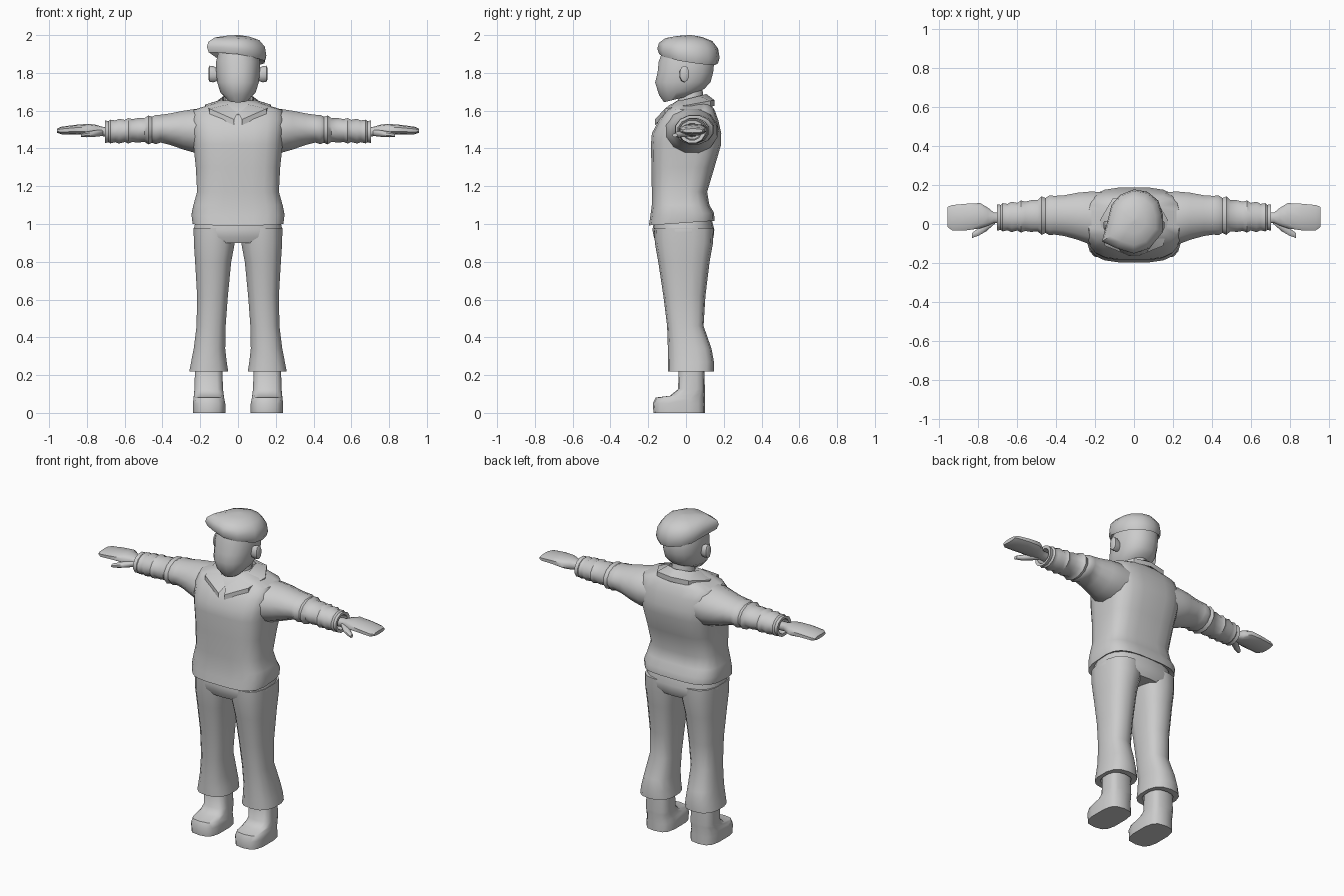
import bpy, bmesh, math
from mathutils import Vector

grey = bpy.data.materials.new("plain_grey")
grey.diffuse_color = (0.6, 0.6, 0.6, 1)


def finish(name, bm, mirror=False, angle=50):
    """Turn a bmesh into a shaded, optionally mirrored object."""
    bmesh.ops.recalc_face_normals(bm, faces=bm.faces)
    mesh = bpy.data.meshes.new(name)
    bm.to_mesh(mesh)
    bm.free()
    mesh.materials.append(grey)
    ob = bpy.data.objects.new(name, mesh)
    bpy.context.collection.objects.link(ob)
    bpy.ops.object.select_all(action='DESELECT')
    ob.select_set(True)
    bpy.context.view_layer.objects.active = ob
    bpy.ops.object.shade_smooth_by_angle(angle=math.radians(angle))
    if mirror:
        ob.modifiers.new("mirror", 'MIRROR')
    return ob


def skin(bm, loops, caps=True):
    """Bridge successive point loops with quads."""
    rows = [[bm.verts.new(p) for p in loop] for loop in loops]
    n = len(rows[0])
    for a, b in zip(rows, rows[1:]):
        for i in range(n):
            j = (i + 1) % n
            bm.faces.new((a[i], a[j], b[j], b[i]))
    if caps:
        bm.faces.new(rows[0])
        bm.faces.new(rows[-1])


def loft(name, rings, axis='z', n=12, p=2.0, mirror=False, angle=50):
    """Rings are (position, a0, a1, b0, b1[, tilt]); p sets how boxy they are."""
    loops = []
    for t, a0, a1, b0, b1, *tilt in rings:
        loop = []
        for i in range(n):
            w = 2 * math.pi * (i + 0.5) / n
            c, s = math.cos(w), math.sin(w)
            a = (a0 + a1) / 2 + (a1 - a0) / 2 * math.copysign(abs(c) ** (2 / p), c)
            db = (b1 - b0) / 2 * math.copysign(abs(s) ** (2 / p), s)
            b = (b0 + b1) / 2 + db
            tt = t + (tilt[0] * db if tilt else 0)
            loop.append((a, b, tt) if axis == 'z' else (tt, a, b))
        loops.append(loop)
    bm = bmesh.new()
    skin(bm, loops)
    return finish(name, bm, mirror, angle)


# Pullover body with a gathered hem
loft("pullover", [
    (1.02, -.22, .22, -.165, .135, .05),
    (1.005, -.242, .242, -.198, .152, .07),
    (1.05, -.248, .248, -.19, .15, .05),
    (1.10, -.238, .238, -.182, .125),
    (1.17, -.218, .218, -.182, .113),
    (1.30, -.225, .225, -.184, .152),
    (1.42, -.238, .238, -.187, .187),
    (1.48, -.243, .243, -.182, .188),
    (1.55, -.25, .25, -.145, .172),
    (1.605, -.235, .235, -.105, .152),
    (1.635, -.14, .14, -.075, .13),
    (1.655, -.085, .085, -.045, .105)], n=20, p=3.4)

# Sleeves: a smooth shoulder, then folds at the elbow and forearm, open cuff
sleeve = [(.12, .025, 1.49, .14, .115), (.22, .03, 1.492, .142, .122),
          (.29, .04, 1.497, .125, .106), (.36, .043, 1.502, .108, .086),
          (.41, .045, 1.505, .103, .076)]
folds = [(.435, 1.12), (.455, 1.0), (.475, 1.13), (.495, .93), (.53, .98), (.56, .93),
         (.58, 1.05), (.60, .92), (.63, 1.05), (.65, .93), (.675, 1.03), (.685, .92), (.705, 1.0)]
for x, f in folds:
    k = (x - .43) / .28
    sleeve.append((x, .045 - .012 * k, 1.50 - .012 * k,
                   (.095 - .025 * k) * f, (.072 - .01 * k) * f))
sleeve += [(.703, .033, 1.488, .05, .045), (.66, .033, 1.488, .045, .04)]
loft("sleeves", [(x, y - ry, y + ry, z - rz, z + rz) for x, y, z, ry, rz in sleeve],
     axis='x', n=12, mirror=True, angle=45)

# Hands and thumbs
loft("hands", [
    (.65, .00, .06, 1.46, 1.51), (.72, .005, .06, 1.465, 1.515),
    (.75, -.01, .085, 1.465, 1.525), (.79, -.025, .11, 1.47, 1.53),
    (.86, -.035, .107, 1.475, 1.525), (.935, -.035, .10, 1.475, 1.515),
    (.958, -.018, .09, 1.483, 1.505)], axis='x', n=10, p=2.6, mirror=True)
loft("thumbs", [
    (.715, .0, .04, 1.465, 1.50), (.76, -.04, .02, 1.46, 1.497),
    (.80, -.062, -.02, 1.458, 1.49), (.832, -.073, -.045, 1.46, 1.48)],
    axis='x', n=8, mirror=True)

# Trousers: hips and flared legs
loft("trouser_hips", [
    (1.03, -.222, .222, -.165, .135), (.97, -.238, .238, -.178, .15),
    (.93, -.236, .236, -.17, .146), (.90, -.225, .225, -.155, .13)], n=18, p=2.7)
loft("trouser_legs", [
    (.98, .005, .237, -.168, .145), (.90, .015, .236, -.165, .143),
    (.80, .034, .229, -.147, .125), (.62, .052, .218, -.12, .103),
    (.46, .064, .221, -.1, .093), (.34, .066, .236, -.096, .135),
    (.27, .058, .25, -.096, .148), (.22, .05, .26, -.096, .147),
    (.22, .075, .235, -.06, .11), (.27, .08, .23, -.04, .1)], n=14, p=2.6, mirror=True)

# Shoes with ankles
loft("shoes", [
    (0, .066, .24, -.172, .1), (.05, .066, .24, -.176, .1),
    (.075, .072, .237, -.16, .1, -.05), (.10, .075, .234, -.085, .1, .1),
    (.125, .078, .232, -.042, .1), (.26, .083, .228, -.038, .096)],
    n=14, p=3.2, mirror=True)

# Neck and head with a forward chin
loft("neck", [(1.58, -.085, .085, -.06, .11), (1.64, -.07, .07, -.045, .1),
              (1.74, -.062, .062, -.04, .085)], n=12)
loft("head", [
    (1.665, -.06, .06, -.118, .05, .25), (1.70, -.095, .095, -.145, .10, .14),
    (1.75, -.112, .112, -.166, .132), (1.80, -.117, .117, -.153, .146),
    (1.86, -.118, .118, -.147, .152), (1.93, -.1, .1, -.12, .13)], n=16, p=2.3)

# Ears
loft("ears", [
    (.10, -.03, .01, 1.76, 1.82), (.13, -.036, .016, 1.75, 1.835),
    (.15, -.034, .018, 1.752, 1.838), (.156, -.024, .01, 1.765, 1.825)],
    axis='x', n=10, mirror=True)

# Flat cap, tilted, with its peak turned to one side
outline = [(-.165, -.09), (-.09, -.125), (0, -.152), (.08, -.125), (.15, -.04), (.148, .05),
           (.125, .12), (.07, .165), (0, .178), (-.07, .15), (-.115, .1), (-.135, .02)]
layers = [(.75, 1.91, 1), (.94, 1.876, 1), (1, 1.905, 1), (.95, 1.945, .6),
          (.75, 1.977, .3), (.4, 1.993, .1), (.05, 2.0, 0)]
bm = bmesh.new()
skin(bm, [[(x * k, .02 + (y - .02) * k, z - g * (.12 * x + .15 * y)) for x, y in outline]
          for k, z, g in layers])
finish("flat_cap", bm, angle=40)

# Folded collar with an open V at the front
inner = [(.003, -.125, 1.585), (.055, -.085, 1.632), (.085, -.01, 1.658),
         (.075, .07, 1.678), (0, .108, 1.688)]
outer = [(.02, -.165, 1.553), (.15, -.112, 1.61), (.175, .02, 1.632),
         (.11, .13, 1.652), (0, .152, 1.655)]
bm = bmesh.new()
drop = Vector((0, 0, -.03))
rows = [inner, outer, [Vector(q) + drop for q in outer], [Vector(q) + drop for q in inner]]
skin(bm, [list(col) for col in zip(*rows)], caps=False)
finish("collar", bm, mirror=True, angle=40)
